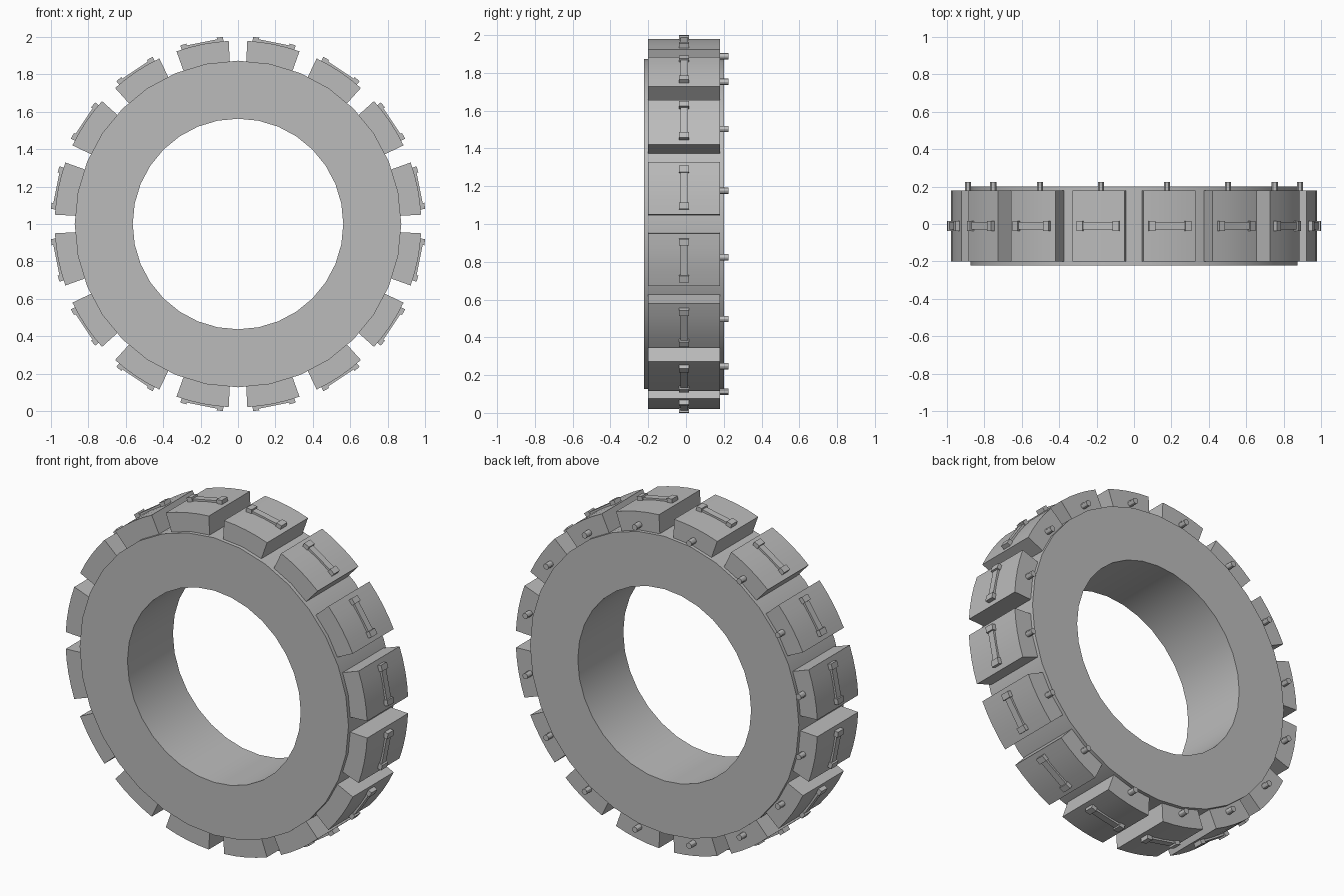
import bpy, bmesh, math
from mathutils import Matrix, Vector

if "Cube" in bpy.data.objects:
    bpy.data.objects.remove(bpy.data.objects["Cube"])

CZ = 1.0          # height of the ring's axis
COUNT = 16        # modules around the ring

grey = bpy.data.materials.new("light_grey")
grey.diffuse_color = (0.5, 0.5, 0.5, 1)
grey.use_nodes = True
grey.node_tree.nodes["Principled BSDF"].inputs["Base Color"].default_value = grey.diffuse_color


def finish(name, bm, smooth=True):
    bmesh.ops.recalc_face_normals(bm, faces=bm.faces)
    me = bpy.data.meshes.new(name)
    bm.to_mesh(me)
    bm.free()
    ob = bpy.data.objects.new(name, me)
    bpy.context.collection.objects.link(ob)
    me.materials.append(grey)
    if smooth:
        bpy.ops.object.select_all(action='DESELECT')
        ob.select_set(True)
        bpy.context.view_layer.objects.active = ob
        bpy.ops.object.shade_smooth_by_angle(angle=math.radians(30))
    return ob


def polar(r, a, y):
    # a is measured from straight up, in the xz plane
    return Vector((r * math.sin(a), y, CZ + r * math.cos(a)))


def sector(bm, r0, r1, a0, a1, y0, y1, n, closed=False):
    # Rectangular section swept around the axis
    rows = []
    for i in range(n if closed else n + 1):
        a = a0 + (a1 - a0) * i / n
        rows.append([bm.verts.new(polar(r, a, y))
                     for r, y in ((r0, y0), (r1, y0), (r1, y1), (r0, y1))])
    for i in range(n):
        p, q = rows[i], rows[(i + 1) % len(rows)]
        for k in range(4):
            m = (k + 1) % 4
            bm.faces.new((p[k], p[m], q[m], q[k]))
    if not closed:
        bm.faces.new(rows[0])
        bm.faces.new(rows[-1])


def box(bm, r, a, y, tangent, width, height):
    # Box centred at radius r, turned to stand on the rim
    mat = (Matrix.Translation(polar(r, a, y)) @ Matrix.Rotation(a, 4, 'Y')
           @ Matrix.Diagonal((tangent, width, height, 1)))
    bmesh.ops.create_cube(bm, size=1, matrix=mat)


# Main ring
bm = bmesh.new()
sector(bm, 0.563, 0.873, 0, 2 * math.pi, -0.222, 0.2, 32, closed=True)
finish("main_ring", bm)

half = math.radians(8.35)
for i in range(COUNT):
    a = (i + 0.5) * 2 * math.pi / COUNT

    # Curved block on the rim
    bm = bmesh.new()
    sector(bm, 0.845, 0.98, a - half, a + half, -0.2, 0.18, 4)
    finish(f"module_{i + 1}", bm)

    # Grab handle: a bar between two raised feet
    bm = bmesh.new()
    box(bm, 0.98, a, -0.01, 0.2, 0.04, 0.02)
    for s in (-1, 1):
        box(bm, 0.988, a + s * math.radians(5.7), -0.01, 0.034, 0.054, 0.03)
    finish(f"handle_{i + 1}", bm, smooth=False)

    # Round pin on the back of the block
    bm = bmesh.new()
    mat = Matrix.Translation(polar(0.905, a, 0.195)) @ Matrix.Rotation(math.pi / 2, 4, 'X')
    bmesh.ops.create_cone(bm, cap_ends=True, segments=12, radius1=0.017,
                          radius2=0.017, depth=0.06, matrix=mat)
    finish(f"back_pin_{i + 1}", bm)
